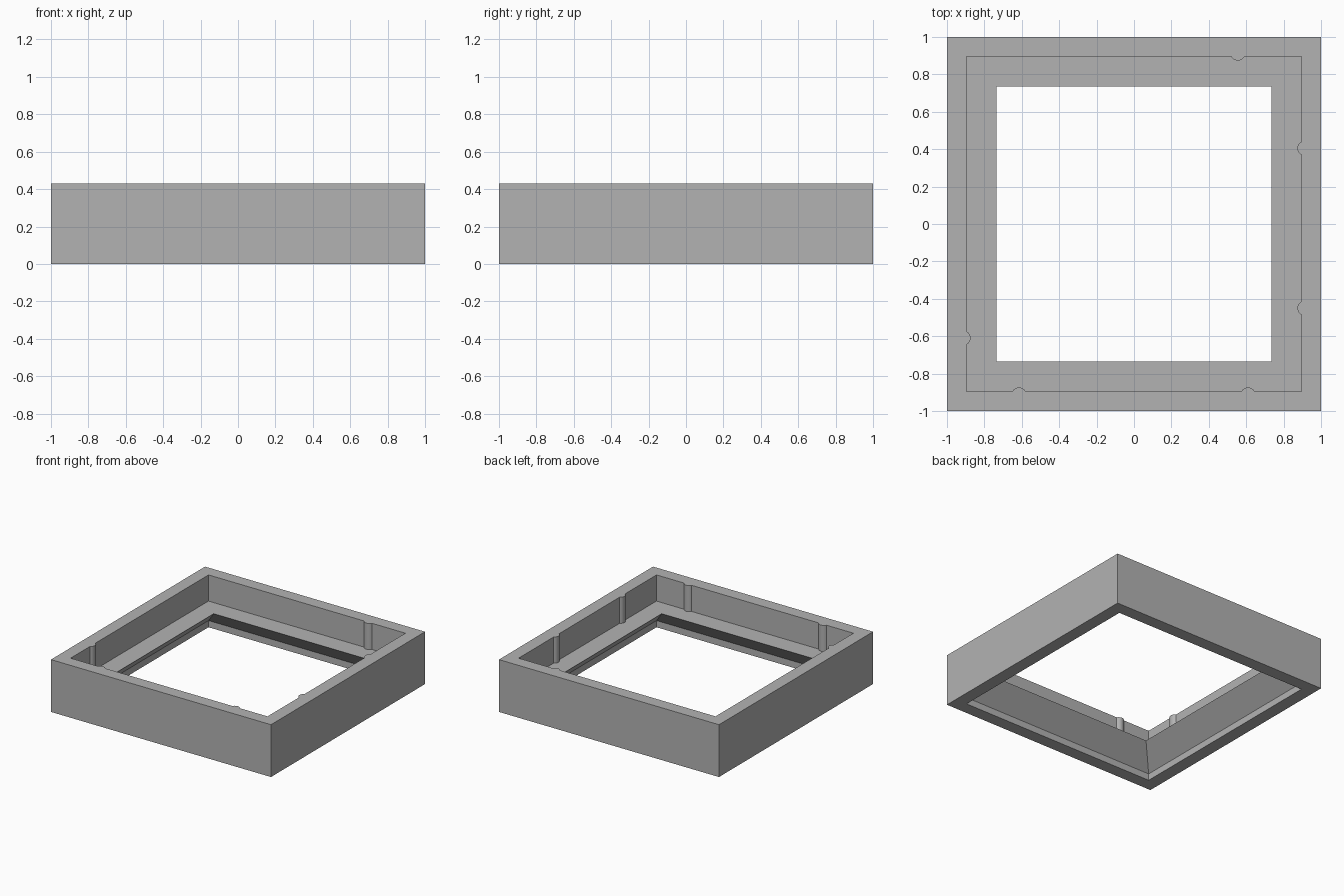
import bpy, bmesh, math
from mathutils import Matrix, Vector

cube = bpy.data.objects.get("Cube")
if cube:
    bpy.data.objects.remove(cube)

HEIGHT, LEDGE, WALL, LIP = 0.43, 0.215, 0.895, 0.735

grey = bpy.data.materials.new("plain_grey")
grey.use_nodes = True
grey.diffuse_color = (0.45, 0.45, 0.45, 1)
grey.node_tree.nodes["Principled BSDF"].inputs["Base Color"].default_value = grey.diffuse_color


def finish(name, bm):
    bmesh.ops.recalc_face_normals(bm, faces=bm.faces)
    mesh = bpy.data.meshes.new(name)
    bm.to_mesh(mesh)
    bm.free()
    mesh.materials.append(grey)
    obj = bpy.data.objects.new(name, mesh)
    bpy.context.collection.objects.link(obj)
    return obj


# Square frame: one wall section carried around four mitred corners
section = [(1, 0), (1, HEIGHT), (WALL, HEIGHT), (WALL, LEDGE),
           (LIP, LEDGE), (WALL, 0.055), (WALL, 0)]
bm = bmesh.new()
rings = [[bm.verts.new((sx * r, sy * r, z)) for r, z in section]
         for sx, sy in ((1, 1), (-1, 1), (-1, -1), (1, -1))]
n = len(section)
for i in range(4):
    a, b = rings[i], rings[(i + 1) % 4]
    for j in range(n):
        k = (j + 1) % n
        bm.faces.new((a[j], a[k], b[k], b[j]))
finish("frame", bm)


# Rounded ribs standing on the ledge against the inner wall
def rib(name, angle, along, radius=0.04, depth=0.021, steps=8):
    bm = bmesh.new()
    half = math.acos((radius - depth) / radius)
    turn = Matrix.Rotation(math.radians(angle), 4, "Z")
    verts = []
    for i in range(steps + 1):
        t = half * (2 * i / steps - 1)
        out = radius * math.cos(t) - (radius - depth)
        verts.append(bm.verts.new(
            turn @ Vector((WALL - out, along + radius * math.sin(t), LEDGE))))
    base = bm.faces.new(verts)
    ext = bmesh.ops.extrude_face_region(bm, geom=[base], use_keep_orig=True)
    top = [v for v in ext["geom"] if isinstance(v, bmesh.types.BMVert)]
    bmesh.ops.translate(bm, verts=top, vec=(0, 0, HEIGHT - LEDGE))
    obj = finish(name, bm)
    bpy.ops.object.select_all(action="DESELECT")
    obj.select_set(True)
    bpy.context.view_layer.objects.active = obj
    bpy.ops.object.shade_smooth_by_angle(angle=math.radians(30))


# Wall direction in degrees, then position along that wall
for name, angle, along in (("left_rib_back", 0, 0.405), ("left_rib_front", 0, -0.45),
                           ("back_rib", 90, -0.555), ("right_rib", 180, 0.61),
                           ("front_rib_right", 270, -0.615), ("front_rib_left", 270, 0.61)):
    rib(name, angle, along)
